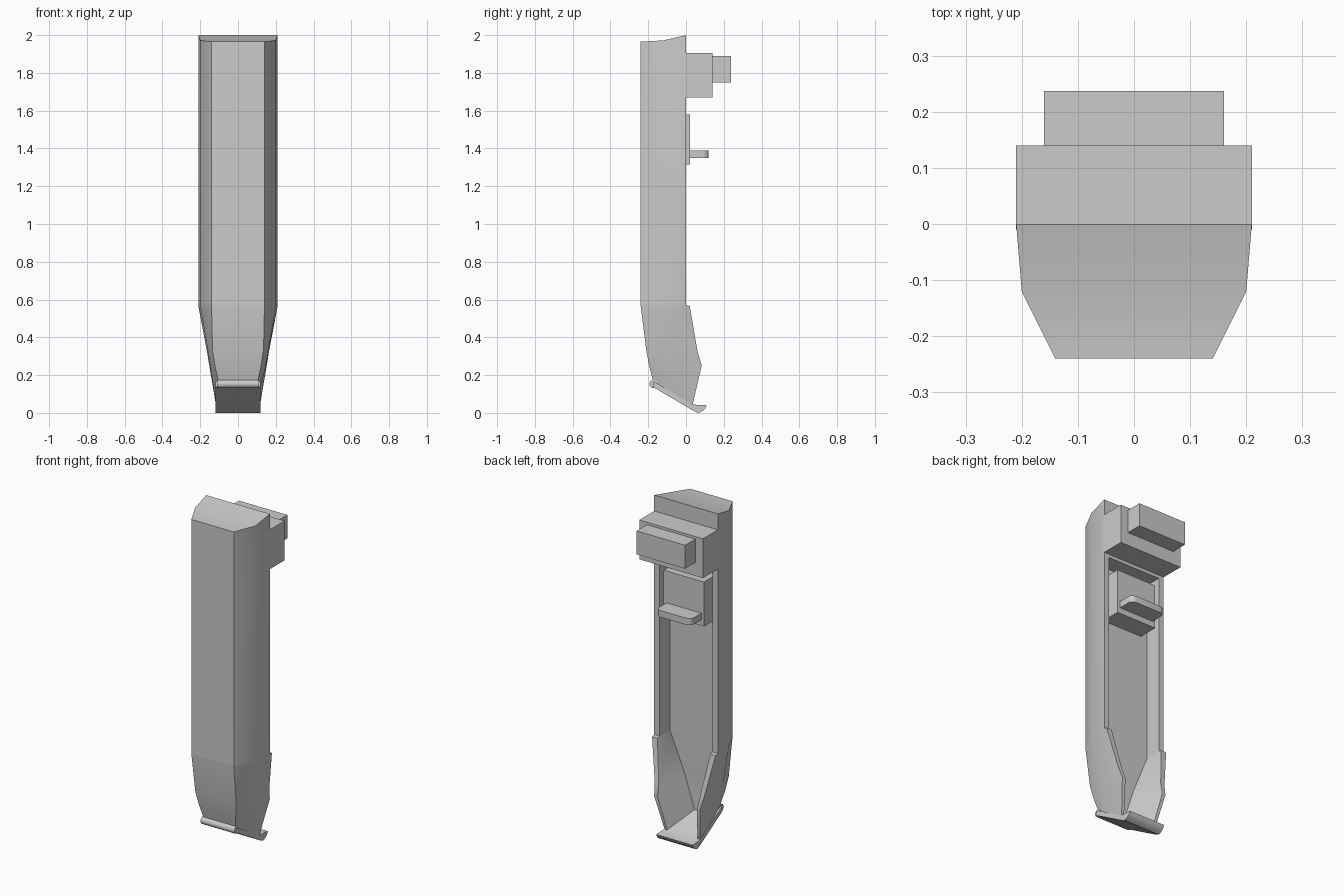
import bpy, bmesh, math

if "Cube" in bpy.data.objects:
    bpy.data.objects.remove(bpy.data.objects["Cube"])


def finish(name, bm, angle=30):
    bmesh.ops.recalc_face_normals(bm, faces=bm.faces)
    me = bpy.data.meshes.new(name)
    bm.to_mesh(me)
    bm.free()
    ob = bpy.data.objects.new(name, me)
    bpy.context.collection.objects.link(ob)
    bpy.ops.object.select_all(action='DESELECT')
    ob.select_set(True)
    bpy.context.view_layer.objects.active = ob
    bpy.ops.object.shade_smooth_by_angle(angle=math.radians(angle))
    return ob


def prism(name, pts, place, a, b, angle=30):
    """Extrude a 2D profile from a to b; place maps (u, v, depth) to xyz."""
    bm = bmesh.new()
    r0 = [bm.verts.new(place(u, v, a)) for u, v in pts]
    r1 = [bm.verts.new(place(u, v, b)) for u, v in pts]
    n = len(pts)
    for i in range(n):
        j = (i + 1) % n
        bm.faces.new((r0[i], r0[j], r1[j], r1[i]))
    bm.faces.new(r0)
    bm.faces.new(r1)
    return finish(name, bm, angle)


def along_x(u, v, d):
    return (d, u, v)


def along_z(u, v, d):
    return (u, v, d)


def box(name, x, y0, y1, z0, z1):
    return prism(name, [(y0, z0), (y1, z0), (y1, z1), (y0, z1)], along_x, -x, x)


# Hollow body: half sections listed back edge, middle, front, channel floor, lip
def section(bm, half, z, slope=0):
    pts = half[:3] + [(-x, y) for x, y in half[2::-1]]
    if len(half) == 5:
        (fx, fy), (lx, ly) = half[3:]
        pts += [(-lx, ly), (-fx, fy), (fx, fy), (lx, ly)]
    return [bm.verts.new((x, y, z + slope * y)) for x, y in pts]


outer = [(.21, 0), (.20, -.12), (.14, -.24)]
wall = outer + [(.175, -.10), (.175, 0)]
flare = [(.21, .02)] + outer[1:] + [(.175, -.10), (.175, .02)]
stages = [
    (wall, 1.65, 0),
    (wall, .57, 0),
    (flare, .566, 0),
    ([(.165, .06), (.16, -.12), (.135, -.21), (.085, -.11), (.138, .06)], .33, 0),
    ([(.152, .083), (.148, -.11), (.122, -.195), (.06, -.11), (.13, .083)], .25, 0),
    ([(.117, .035), (.115, -.09), (.105, -.175), (.02, -.11), (.10, .035)], .065, -.6),
]
bm = bmesh.new()
rings = [section(bm, *s) for s in stages]
for a, b in zip(rings, rings[1:]):
    for i in range(10):
        j = (i + 1) % 10
        bm.faces.new((a[i], a[j], b[j], b[i]))
bm.faces.new(rings[-1])

# Solid top of the body with a sloping roof
t, r = section(bm, outer, 2.0), rings[0]
for i, z in enumerate((2.0, 1.972, 1.965, 1.965, 1.972, 2.0)):
    t[i].co.z = z
for i in range(5):
    bm.faces.new((t[i], t[i + 1], r[i + 1], r[i]))
bm.faces.new((t[5], t[0], r[0], r[9], r[6], r[5]))
bm.faces.new((r[6], r[7], r[8], r[9]))
bm.faces.new((t[0], t[1], t[4], t[5]))
bm.faces.new((t[1], t[2], t[3], t[4]))
finish("body_shell", bm)

# Stepped mounting blocks on the back
box("mount_block", .21, -.01, .14, 1.67, 1.905)
box("mount_plug", .16, .13, .237, 1.75, 1.89)

# Slider plate with a rounded thumb tab
box("slider_plate", .133, -.105, .02, 1.315, 1.58)
arc = [(.085 + .03 * math.cos(k * math.pi / 8), .09 + .03 * math.sin(k * math.pi / 8))
       for k in range(5)]
prism("slider_tab", [(.115, .01)] + arc + [(-x, y) for x, y in arc[::-1]] + [(-.115, .01)],
      along_z, 1.35, 1.39)

# Slanted foot plate with an upturned lip, and its hinge roll
foot = [(-.17, .167), (.035, .044), (.11, .04), (.102, .022), (.085, .008),
        (.065, .0), (.045, .008), (-.175, .137)]
prism("foot_plate", foot, along_x, -.12, .12, 40)
roll = [(-.172 + .022 * math.cos(k * math.pi / 8), .153 + .022 * math.sin(k * math.pi / 8))
        for k in range(16)]
prism("hinge_roll", roll, along_x, -.112, .112)
